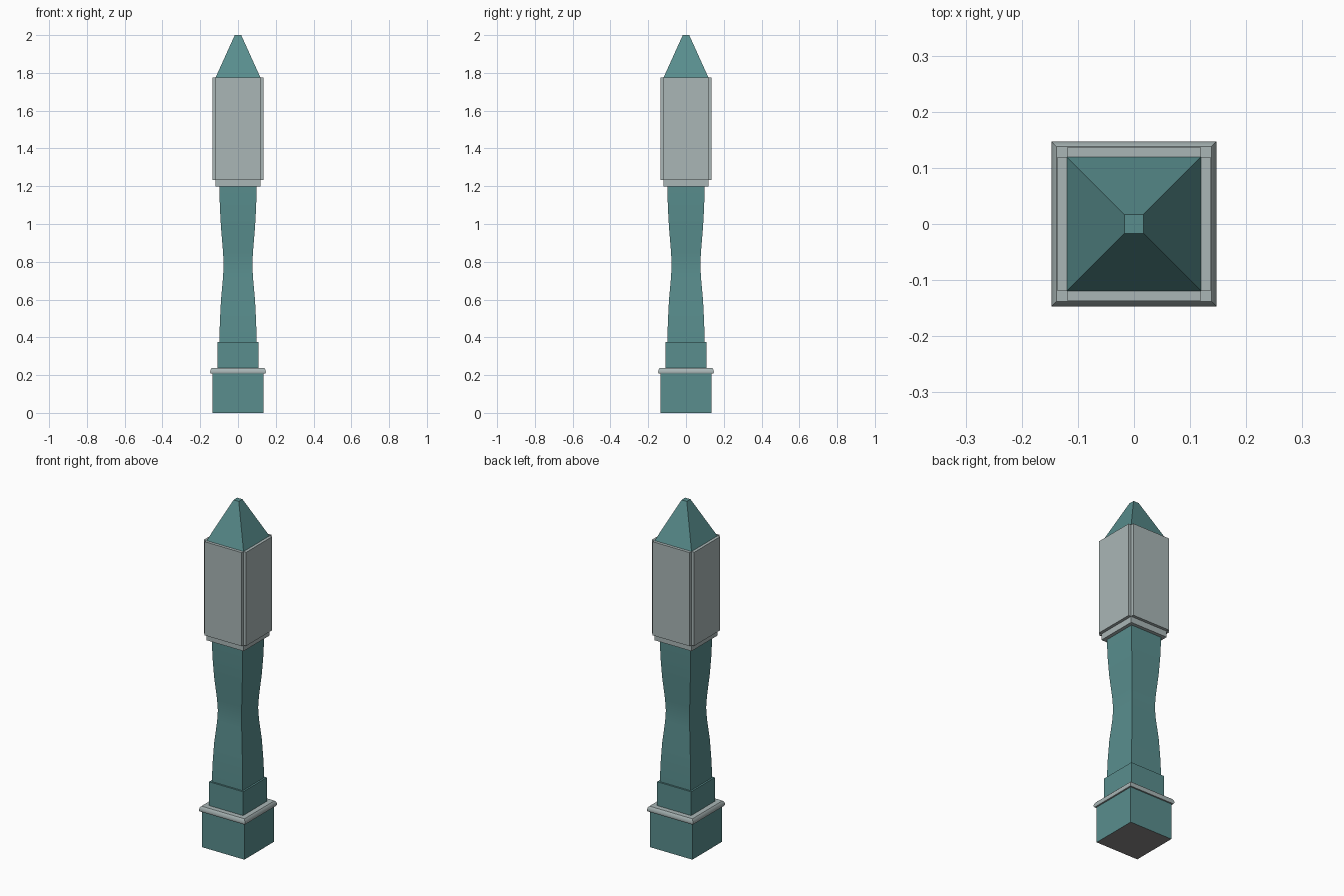
import bpy, bmesh, math

if "Cube" in bpy.data.objects:
    bpy.data.objects.remove(bpy.data.objects["Cube"])


def material(name, rgb):
    m = bpy.data.materials.new(name)
    m.diffuse_color = (*rgb, 1)
    m.use_nodes = True
    m.node_tree.nodes["Principled BSDF"].inputs["Base Color"].default_value = m.diffuse_color
    return m


teal = material("teal_paint", (0.10, 0.27, 0.27))
pale = material("pale_trim", (0.40, 0.47, 0.47))
dark = material("underside", (0.25, 0.24, 0.24))


def finish(bm, name, mats):
    bmesh.ops.recalc_face_normals(bm, faces=bm.faces)
    me = bpy.data.meshes.new(name)
    bm.to_mesh(me)
    bm.free()
    for m in mats:
        me.materials.append(m)
    ob = bpy.data.objects.new(name, me)
    bpy.context.collection.objects.link(ob)
    return ob


def square_loft(name, profile, *mats, smooth=False):
    """Stack square rings given as (half width, height) and cap both ends."""
    bm = bmesh.new()
    rings = [[bm.verts.new((sx * r, sy * r, z))
              for sx, sy in ((-1, -1), (1, -1), (1, 1), (-1, 1))]
             for r, z in profile]
    for a, b in zip(rings, rings[1:]):
        for i in range(4):
            j = (i + 1) % 4
            bm.faces.new((a[i], a[j], b[j], b[i]))
    bottom = bm.faces.new(rings[0][::-1])
    bm.faces.new(rings[-1])
    if len(mats) > 1:
        bottom.material_index = 1
    ob = finish(bm, name, mats)
    if smooth:
        bpy.ops.object.select_all(action='DESELECT')
        ob.select_set(True)
        bpy.context.view_layer.objects.active = ob
        bpy.ops.object.shade_smooth_by_angle(angle=math.radians(35))
    return ob


# Foot block, rounded trim and upper plinth
square_loft("foot_block", [(0.136, 0), (0.136, 0.212)], teal, dark)
square_loft("foot_trim", [(0.136, 0.208), (0.144, 0.208), (0.147, 0.213),
                          (0.147, 0.220), (0.144, 0.231), (0.138, 0.238)],
            pale, smooth=True)
square_loft("plinth", [(0.109, 0.23), (0.109, 0.376)], teal)

# Waisted shaft
square_loft("shaft", [(0.099, 0.37), (0.096, 0.48), (0.090, 0.60),
                      (0.079, 0.72), (0.076, 0.785), (0.079, 0.85),
                      (0.090, 0.98), (0.096, 1.09), (0.099, 1.20)],
            teal, smooth=True)

# Head core, with its lower edge showing as a collar
square_loft("head_core", [(0.119, 1.198), (0.119, 1.775)], pale)

# Raised panel on each side, leaving notched corners
t, w, z0, z1 = 0.119, 0.136, 1.233, 1.776
for k, side in enumerate(("front", "right", "back", "left")):
    bm = bmesh.new()
    bmesh.ops.create_cube(bm, size=1)
    for v in bm.verts:
        v.co = (2 * t * v.co.x,
                -(t + w) / 2 + (w - t) * v.co.y,
                (z0 + z1) / 2 + (z1 - z0) * v.co.z)
    panel = finish(bm, side + "_panel", [pale])
    panel.rotation_euler.z = k * math.pi / 2

# Pointed cap with a small flat tip
square_loft("pointed_cap", [(0.119, 1.775), (0.017, 2.0)], teal)
